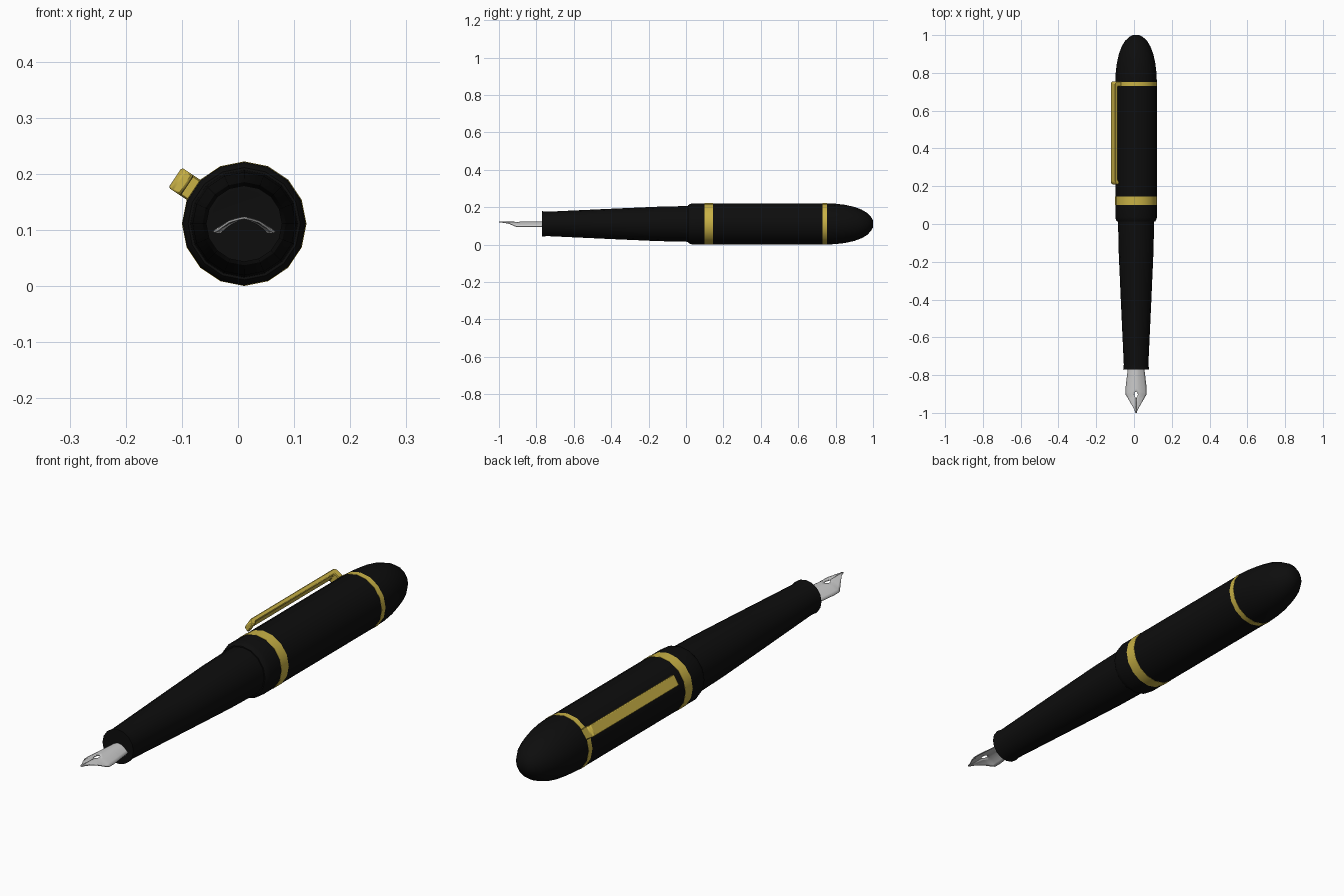
import bpy, bmesh, math
from mathutils import Matrix

if "Cube" in bpy.data.objects:
    bpy.data.objects.remove(bpy.data.objects["Cube"])

CX, CZ, SIDES = 0.011, 0.111, 16   # pen axis and facet count


def material(name, rgb):
    m = bpy.data.materials.new(name)
    m.diffuse_color = (*rgb, 1)
    m.use_nodes = True
    m.node_tree.nodes["Principled BSDF"].inputs["Base Color"].default_value = m.diffuse_color
    return m


BLACK = material("black", (0.004, 0.004, 0.004))
GOLD = material("gold", (0.58, 0.44, 0.06))


def make(name, bm, mat=None, angle=35):
    bmesh.ops.recalc_face_normals(bm, faces=bm.faces)
    me = bpy.data.meshes.new(name)
    bm.to_mesh(me)
    bm.free()
    ob = bpy.data.objects.new(name, me)
    bpy.context.collection.objects.link(ob)
    ob.location = (CX, 0, CZ)
    if mat:
        me.materials.append(mat)
    bpy.ops.object.select_all(action='DESELECT')
    bpy.context.view_layer.objects.active = ob
    ob.select_set(True)
    bpy.ops.object.shade_smooth_by_angle(angle=math.radians(angle))
    return ob


def lathe(name, profile, mat):
    """Revolve (y, radius) points about the pen axis."""
    bm = bmesh.new()
    rings = []
    for y, r in profile:
        if r == 0:
            rings.append([bm.verts.new((0, y, 0))] * SIDES)
            continue
        rings.append([bm.verts.new((r * math.cos(2 * math.pi * i / SIDES), y,
                                    r * math.sin(2 * math.pi * i / SIDES)))
                      for i in range(SIDES)])
    for a, b in zip(rings, rings[1:]):
        for i in range(SIDES):
            j = (i + 1) % SIDES
            bm.faces.new(list(dict.fromkeys((a[i], a[j], b[j], b[i]))))
    return make(name, bm, mat)


# Barrel with flared grip end
lathe("barrel", [(-0.765, 0), (-0.77, 0.060), (-0.77, 0.068), (-0.757, 0.067),
                 (-0.745, 0.065), (-0.4, 0.081), (-0.15, 0.092), (0.03, 0.096)], BLACK)

# Cap sections, flush with the gold rings
lathe("cap_lip", [(0.012, 0.094), (0.012, 0.100), (0.02, 0.106),
                  (0.035, 0.110), (0.10, 0.110)], BLACK)
lathe("cap_band", [(0.10, 0.108), (0.10, 0.111), (0.145, 0.111), (0.145, 0.108)], GOLD)
lathe("cap_body", [(0.145, 0.110), (0.73, 0.110)], BLACK)
lathe("cap_ring", [(0.73, 0.108), (0.73, 0.111), (0.753, 0.111), (0.753, 0.108)], GOLD)
lathe("cap_dome", [(0.753, 0.110), (0.80, 0.108), (0.85, 0.102), (0.90, 0.091),
                   (0.94, 0.076), (0.97, 0.058), (0.99, 0.036), (1.0, 0.018),
                   (1.0, 0)], BLACK)

# Clip: side profile (y, radius) extruded across its width, turned onto a cap facet
side = [(0.755, 0.100), (0.755, 0.140), (0.745, 0.148), (0.222, 0.148),
        (0.210, 0.141), (0.208, 0.124), (0.222, 0.121), (0.235, 0.130),
        (0.728, 0.130), (0.728, 0.100)]
bm = bmesh.new()
face = bm.faces.new([bm.verts.new((-0.0215, y, r)) for y, r in side])
out = bmesh.ops.extrude_face_region(bm, geom=[face])
bmesh.ops.translate(bm, vec=(0.043, 0, 0),
                    verts=[v for v in out["geom"] if isinstance(v, bmesh.types.BMVert)])
bmesh.ops.rotate(bm, verts=bm.verts, matrix=Matrix.Rotation(math.radians(-56.25), 3, 'Y'))
clip = make("clip", bm, GOLD, 30)
bev = clip.modifiers.new("soft_edges", 'BEVEL')
bev.width = 0.003
bev.segments = 1

# Nib half: rows of (y, slit half-gap, half width, edge drop), mirrored
rows = [(-0.74, 0, 0.040, 0.024), (-0.77, 0, 0.043, 0.025), (-0.82, 0, 0.049, 0.025),
        (-0.87, 0, 0.055, 0.025), (-0.887, 0, 0.055, 0.025), (-0.893, 0.008, 0.055, 0.025),
        (-0.903, 0.010, 0.054, 0.025), (-0.914, 0.006, 0.047, 0.022),
        (-0.922, 0.001, 0.043, 0.018), (-0.95, 0.001, 0.027, 0.007),
        (-0.972, 0.001, 0.014, 0.003), (-0.99, 0.001, 0.006, 0.001), (-1.0, 0.001, 0.003, 0)]
bm = bmesh.new()
grid = []
for y, gap, w, drop in rows:
    row = []
    for t in (0, 0.25, 0.55, 0.8, 1):
        x = gap + (w - gap) * t
        row.append(bm.verts.new((x, y, 0.010 - drop * (x / w) ** 1.7)))
    grid.append(row)
for a, b in zip(grid, grid[1:]):
    for i in range(4):
        bm.faces.new((a[i], a[i + 1], b[i + 1], b[i]))
nib = make("nib", bm, None, 40)
mir = nib.modifiers.new("mirror", 'MIRROR')
mir.merge_threshold = 0.0003
sol = nib.modifiers.new("thickness", 'SOLIDIFY')
sol.thickness = 0.004
sol.offset = 0
